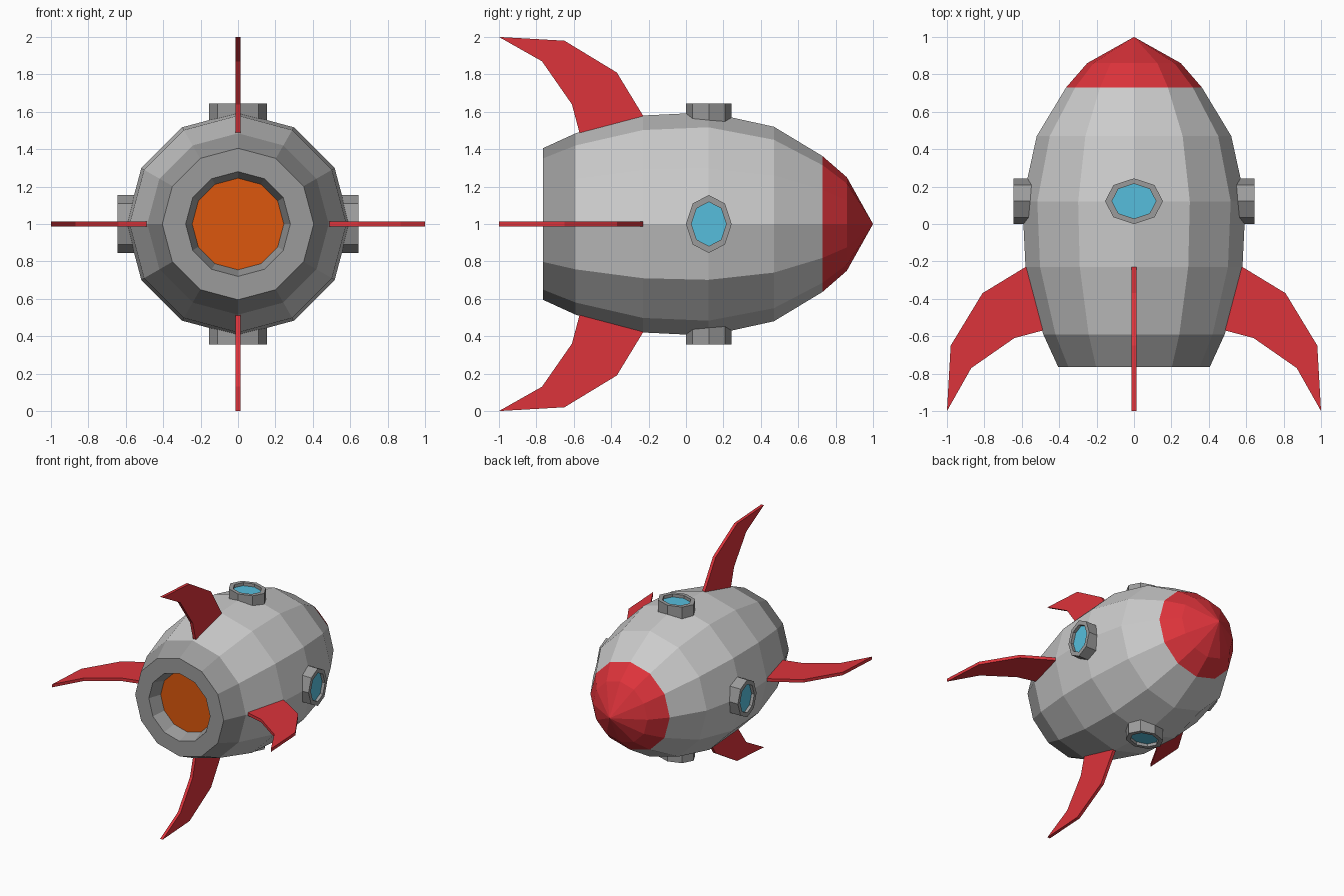
import bpy, bmesh
from math import cos, sin, pi
from mathutils import Matrix

if "Cube" in bpy.data.objects:
    bpy.data.objects.remove(bpy.data.objects["Cube"])


def material(name, rgb):
    m = bpy.data.materials.new(name)
    m.diffuse_color = (*rgb, 1)
    m.use_nodes = True
    m.node_tree.nodes["Principled BSDF"].inputs["Base Color"].default_value = m.diffuse_color
    return m


red = material("red", (0.72, 0.033, 0.043))
orange = material("orange", (0.72, 0.097, 0.004))
blue = material("blue", (0.093, 0.515, 0.716))
dark = material("dark_grey", (0.33, 0.33, 0.33))


def finish(name, bm, matrix, mat):
    bm.transform(matrix)
    me = bpy.data.meshes.new(name)
    bm.to_mesh(me)
    bm.free()
    if mat:
        me.materials.append(mat)
    bpy.context.collection.objects.link(bpy.data.objects.new(name, me))


def lathe(name, profile, sides, matrix, mat=None):
    """Revolve (radius, height) points about local z."""
    bm = bmesh.new()
    rings = [[bm.verts.new((r * cos(2 * pi * k / sides), r * sin(2 * pi * k / sides), h))
              for k in range(sides)] for r, h in profile]
    for a, b in zip(rings, rings[1:]):
        for k in range(sides):
            n = (k + 1) % sides
            bm.faces.new((a[k], a[n], b[n], b[k]))
    bmesh.ops.remove_doubles(bm, verts=bm.verts, dist=1e-4)
    finish(name, bm, matrix, mat)


centre = Matrix.Translation((0, 0, 1))
along_y = centre @ Matrix.Rotation(-pi / 2, 4, 'X')

# Hull, nose, tail with recessed nozzle, and flame disc
lathe("hull", [(0.485, -0.59), (0.58, -0.23), (0.597, 0.12), (0.52, 0.47), (0.363, 0.73)], 12, along_y)
lathe("nose_cone", [(0.363, 0.73), (0.25, 0.86), (0, 1)], 12, along_y, red)
lathe("tail_ring", [(0.245, -0.66), (0.28, -0.765), (0.405, -0.765), (0.485, -0.59)], 12, along_y, dark)
lathe("engine_glow", [(0, -0.66), (0.245, -0.66)], 12, along_y, orange)

# Fin outline as (y, distance from axis)
FIN = [(-1, 1), (-0.65, 0.98), (-0.37, 0.81), (-0.23, 0.58), (-0.25, 0.53),
       (-0.55, 0.45), (-0.57, 0.49), (-0.61, 0.64), (-0.77, 0.87)]


def fin(name, matrix):
    bm = bmesh.new()
    face = bm.faces.new([bm.verts.new((-0.0125, y, z)) for y, z in FIN])
    out = bmesh.ops.extrude_face_region(bm, geom=[face])["geom"]
    bmesh.ops.translate(bm, vec=(0.025, 0, 0),
                        verts=[v for v in out if isinstance(v, bmesh.types.BMVert)])
    bmesh.ops.recalc_face_normals(bm, faces=bm.faces)
    finish(name, bm, matrix, red)


# Four fins and four oval portholes around the hull
for i, side in enumerate(("top", "right", "bottom", "left")):
    turn = centre @ Matrix.Rotation(i * pi / 2, 4, 'Y')
    fin(f"fin_{side}", turn)
    oval = turn @ Matrix.Translation((0, 0.122, 0)) @ Matrix.Diagonal((0.155, 0.122, 1, 1))
    lathe(f"porthole_frame_{side}", [(1, 0.53), (1, 0.645), (0.76, 0.645), (0.76, 0.62)], 8, oval, dark)
    lathe(f"porthole_glass_{side}", [(0.76, 0.62), (0, 0.62)], 8, oval, blue)
